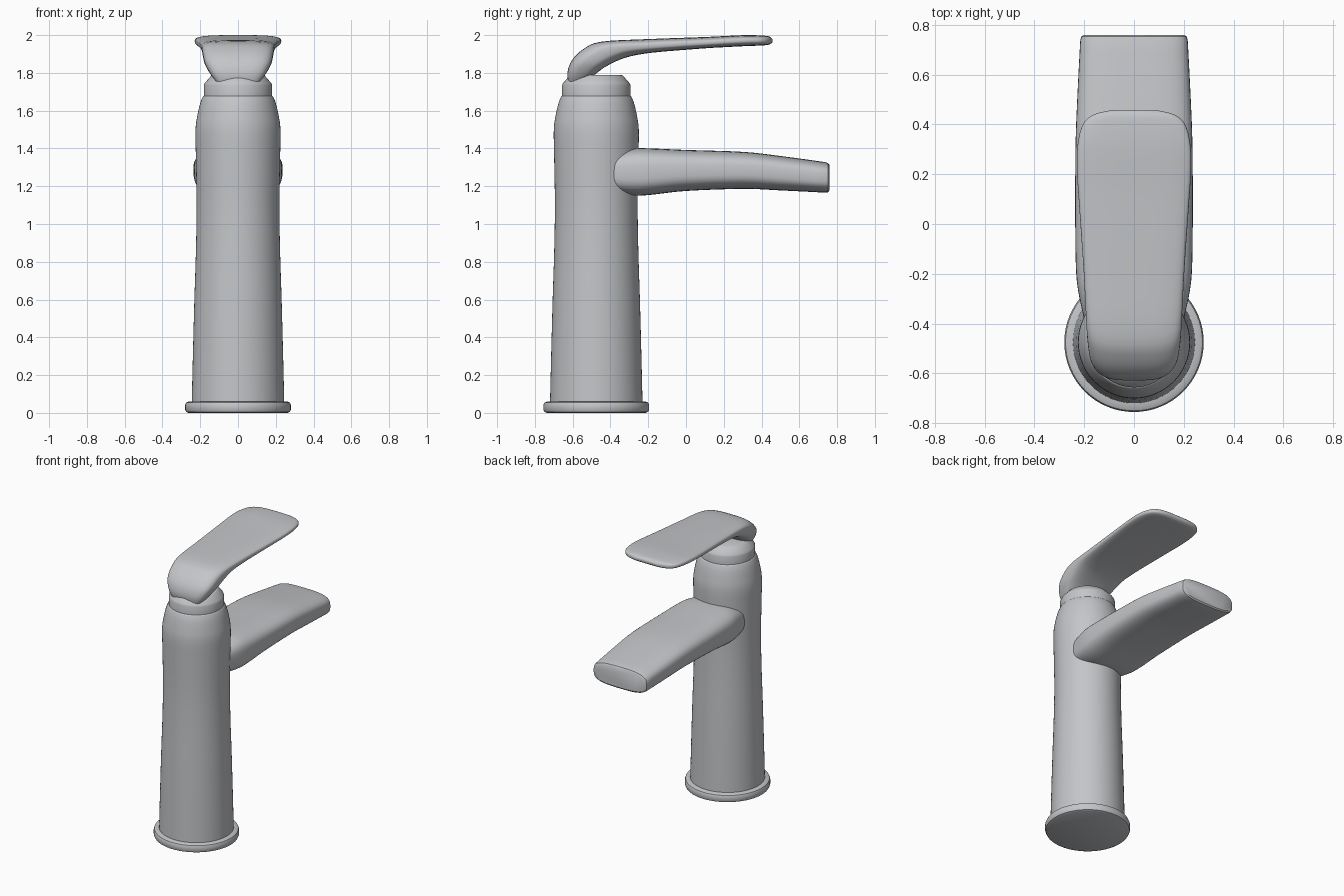
import bpy, bmesh, math

if "Cube" in bpy.data.objects:
    bpy.data.objects.remove(bpy.data.objects["Cube"], do_unlink=True)

metal = bpy.data.materials.new("brushed grey metal")
metal.use_nodes = True
GREY = (0.55, 0.56, 0.58, 1)
metal.diffuse_color = GREY
metal.node_tree.nodes["Principled BSDF"].inputs["Base Color"].default_value = GREY

AXIS_Y = -0.475  # centre line of the column


def skin(name, rings, angle=35):
    """Join equal-length rings of points into a closed, smooth-shaded tube."""
    bm = bmesh.new()
    loops = [[bm.verts.new(p) for p in ring] for ring in rings]
    n = len(loops[0])
    for a, b in zip(loops, loops[1:]):
        for i in range(n):
            j = (i + 1) % n
            bm.faces.new((a[i], a[j], b[j], b[i]))
    bm.faces.new(loops[0][::-1])
    bm.faces.new(loops[-1])
    bmesh.ops.recalc_face_normals(bm, faces=bm.faces)
    mesh = bpy.data.meshes.new(name)
    bm.to_mesh(mesh)
    bm.free()
    obj = bpy.data.objects.new(name, mesh)
    bpy.context.collection.objects.link(obj)
    mesh.materials.append(metal)
    bpy.ops.object.select_all(action='DESELECT')
    obj.select_set(True)
    bpy.context.view_layer.objects.active = obj
    bpy.ops.object.shade_smooth_by_angle(angle=math.radians(angle))
    return obj


def turned(name, profile, n=64):
    """Lathe a (radius, height) profile about the column axis."""
    turn = [2 * math.pi * i / n for i in range(n)]
    return skin(name, [[(r * math.cos(t), AXIS_Y + r * math.sin(t), z) for t in turn]
                       for r, z in profile])


def spow(v, p):
    return math.copysign(abs(v) ** p, v)


def smooth_path(rows, steps=4):
    """Catmull-Rom interpolation through rows of numbers."""
    out = []
    for i in range(len(rows) - 1):
        p0, p1, p2 = rows[max(i - 1, 0)], rows[i], rows[i + 1]
        p3 = rows[min(i + 2, len(rows) - 1)]
        for s in range(steps):
            t = s / steps
            out.append([0.5 * (2 * b + (c - a) * t + (2 * a - 5 * b + 4 * c - d) * t * t
                               + (3 * b - a - 3 * c + d) * t ** 3)
                        for a, b, c, d in zip(p0, p1, p2, p3)])
    return out + [list(rows[-1])]


def lofted(name, rows, power, n=48, angle=35):
    """Rounded-box sections: top y, top z, bottom y, bottom z, half width."""
    rings = []
    for ty, tz, by, bz, w in rows:
        ring = []
        for i in range(n):
            t = 2 * math.pi * i / n
            k = 0.5 + 0.5 * spow(math.sin(t), 2 / power)
            ring.append((w * spow(math.cos(t), 2 / power),
                         by + (ty - by) * k, bz + (tz - bz) * k))
        rings.append(ring)
    return skin(name, rings, angle)


# Base flange with rounded rim
turned("base_flange", [(0.262, 0), (0.275, 0.006), (0.28, 0.018), (0.28, 0.042),
                       (0.275, 0.054), (0.262, 0.06), (0.24, 0.062)])

# Slightly waisted column
turned("column", smooth_path([(0.245, 0.05), (0.239, 0.3), (0.231, 0.6), (0.223, 0.85),
                              (0.219, 1.1), (0.223, 1.35), (0.225, 1.5), (0.214, 1.58),
                              (0.200, 1.64), (0.186, 1.675)]) + [(0.178, 1.68)])

# Chamfered cap under the lever
turned("cap", [(0.181, 1.67), (0.181, 1.735), (0.177, 1.745), (0.142, 1.785),
               (0.134, 1.789)])

# Spout: top and bottom heights along y, ending in a softened flat tip
spout = [(-0.45, 1.37, 1.18, 0.185), (-0.36, 1.385, 1.16, 0.205), (-0.27, 1.40, 1.15, 0.224),
         (-0.18, 1.40, 1.155, 0.233), (0.0, 1.392, 1.175, 0.236), (0.3, 1.382, 1.186, 0.235),
         (0.5, 1.36, 1.178, 0.228), (0.735, 1.328, 1.166, 0.216)]
rows = [(y, a, y, b, w) for y, a, b, w in smooth_path(spout)]
rows += [(0.752, 1.323, 0.752, 1.168, 0.212), (0.759, 1.313, 0.759, 1.177, 0.202)]
lofted("spout", rows, 3.2)

# Lever handle: rises from the cap and sweeps forward into a flat paddle
lever = [(-0.622, 1.745, -0.54, 1.75, 0.11), (-0.628, 1.80, -0.49, 1.785, 0.145),
         (-0.605, 1.865, -0.43, 1.83, 0.175), (-0.545, 1.925, -0.35, 1.87, 0.187),
         (-0.45, 1.965, -0.27, 1.893, 0.193), (-0.2, 1.979, -0.15, 1.91, 0.203),
         (0.1, 1.99, 0.1, 1.93, 0.222), (0.22, 1.996, 0.22, 1.937, 0.229),
         (0.32, 2.0, 0.32, 1.942, 0.226), (0.4, 1.998, 0.4, 1.945, 0.205),
         (0.44, 1.993, 0.44, 1.95, 0.16), (0.457, 1.98, 0.457, 1.962, 0.09)]
lofted("lever_handle", smooth_path(lever), 3.2, angle=50)
